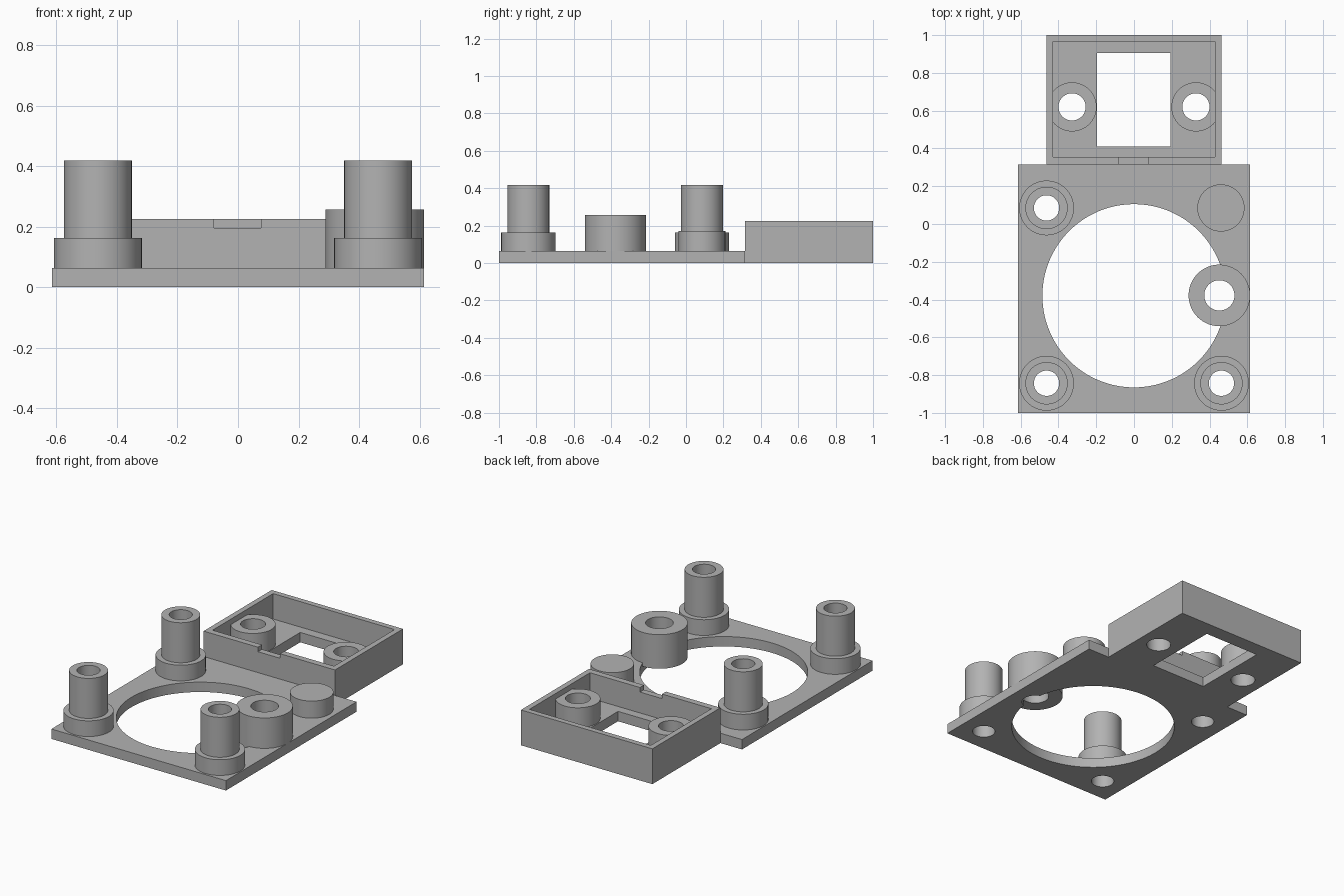
import bpy, bmesh, math

if "Cube" in bpy.data.objects:
    bpy.data.objects.remove(bpy.data.objects["Cube"])

grey = bpy.data.materials.new("plain grey")
grey.diffuse_color = (0.45, 0.45, 0.45, 1)
grey.use_nodes = True
grey.node_tree.nodes["Principled BSDF"].inputs["Base Color"].default_value = grey.diffuse_color
PLATE = 0.063   # plate and tray floor thickness
SEG = 64


def finish(name, bm):
    bmesh.ops.recalc_face_normals(bm, faces=bm.faces)
    me = bpy.data.meshes.new(name)
    bm.to_mesh(me)
    bm.free()
    me.materials.append(grey)
    ob = bpy.data.objects.new(name, me)
    bpy.context.collection.objects.link(ob)
    return ob


def block(name, x0, x1, y0, y1, z0, z1):
    bm = bmesh.new()
    bmesh.ops.create_cube(bm, size=1)
    for v in bm.verts:
        v.co = (x1 if v.co.x > 0 else x0, y1 if v.co.y > 0 else y0,
                z1 if v.co.z > 0 else z0)
    return finish(name, bm)


def lathe(name, x, y, profile, closed=False, seg=SEG):
    """Spin (radius, height) points round a vertical axis at x, y."""
    bm = bmesh.new()
    rings = []
    for r, z in profile:
        if r == 0:
            rings.append([bm.verts.new((x, y, z))] * seg)
        else:
            rings.append([bm.verts.new((x + r * math.cos(2 * math.pi * i / seg),
                                        y + r * math.sin(2 * math.pi * i / seg), z))
                          for i in range(seg)])
    pairs = list(zip(rings, rings[1:])) + ([(rings[-1], rings[0])] if closed else [])
    for a, b in pairs:
        for i in range(seg):
            j = (i + 1) % seg
            bm.faces.new(list(dict.fromkeys((a[i], a[j], b[j], b[i]))))
    return finish(name, bm)


def boolean(ob, tool, operation='DIFFERENCE'):
    bpy.context.view_layer.objects.active = ob
    mod = ob.modifiers.new("cut", 'BOOLEAN')
    mod.operation, mod.solver, mod.object = operation, 'EXACT', tool
    bpy.ops.object.modifier_apply(modifier=mod.name)
    bpy.data.objects.remove(tool, do_unlink=True)


def drill(ob, x, y, r, seg=SEG):
    boolean(ob, lathe("drill", x, y, [(0, -0.1), (r, -0.1), (r, 0.5), (0, 0.5)], seg=seg))


POSTS = [(-0.463, 0.085), (-0.463, -0.843), (0.463, -0.843)]
SCREWS = [(-0.328, 0.62), (0.328, 0.62)]
PIVOT = (0.452, -0.378)

# Base: flat plate joined to the raised tray at the back
base = block("base_plate_and_tray", -0.615, 0.615, -1, 0.315, 0, PLATE)
boolean(base, block("tray", -0.463, 0.463, 0.315, 1, 0, 0.225), 'UNION')
boolean(base, block("tray_inside", -0.428, 0.428, 0.355, 0.965, PLATE, 0.4))
boolean(base, block("tray_window", -0.195, 0.192, 0.41, 0.905, -0.1, 0.4))
boolean(base, block("cable_notch", -0.08, 0.076, 0.25, 0.36, 0.196, 0.4))

# Large round opening and the through holes
drill(base, 0, -0.38, 0.485, 128)
for x, y in POSTS:
    drill(base, x, y, 0.067)
for x, y in SCREWS:
    drill(base, x, y, 0.072)
drill(base, *PIVOT, 0.08)
parts = [base]

# Stepped hollow corner posts
for x, y in POSTS:
    parts.append(lathe("corner_post", x, y, [
        (0.067, PLATE), (0.067, 0.418), (0.112, 0.418),
        (0.112, 0.163), (0.145, 0.163), (0.145, PLATE)]))

# Screw bosses inside the tray
for x, y in SCREWS:
    parts.append(lathe("tray_boss", x, y, [
        (0.072, PLATE), (0.072, 0.19), (0.13, 0.19), (0.13, PLATE)]))

# Wide boss overhanging the round opening
parts.append(lathe("wide_boss", *PIVOT, [
    (0.08, 0.04), (0.08, 0.257), (0.163, 0.257), (0.163, 0.04)], closed=True))

# Solid low peg
parts.append(lathe("solid_peg", 0.46, 0.085, [
    (0.125, PLATE), (0.125, 0.172), (0, 0.172)]))

# Smooth round walls, crisp edges
bpy.ops.object.select_all(action='DESELECT')
for ob in parts:
    ob.select_set(True)
bpy.context.view_layer.objects.active = base
bpy.ops.object.shade_smooth_by_angle(angle=math.radians(30))
